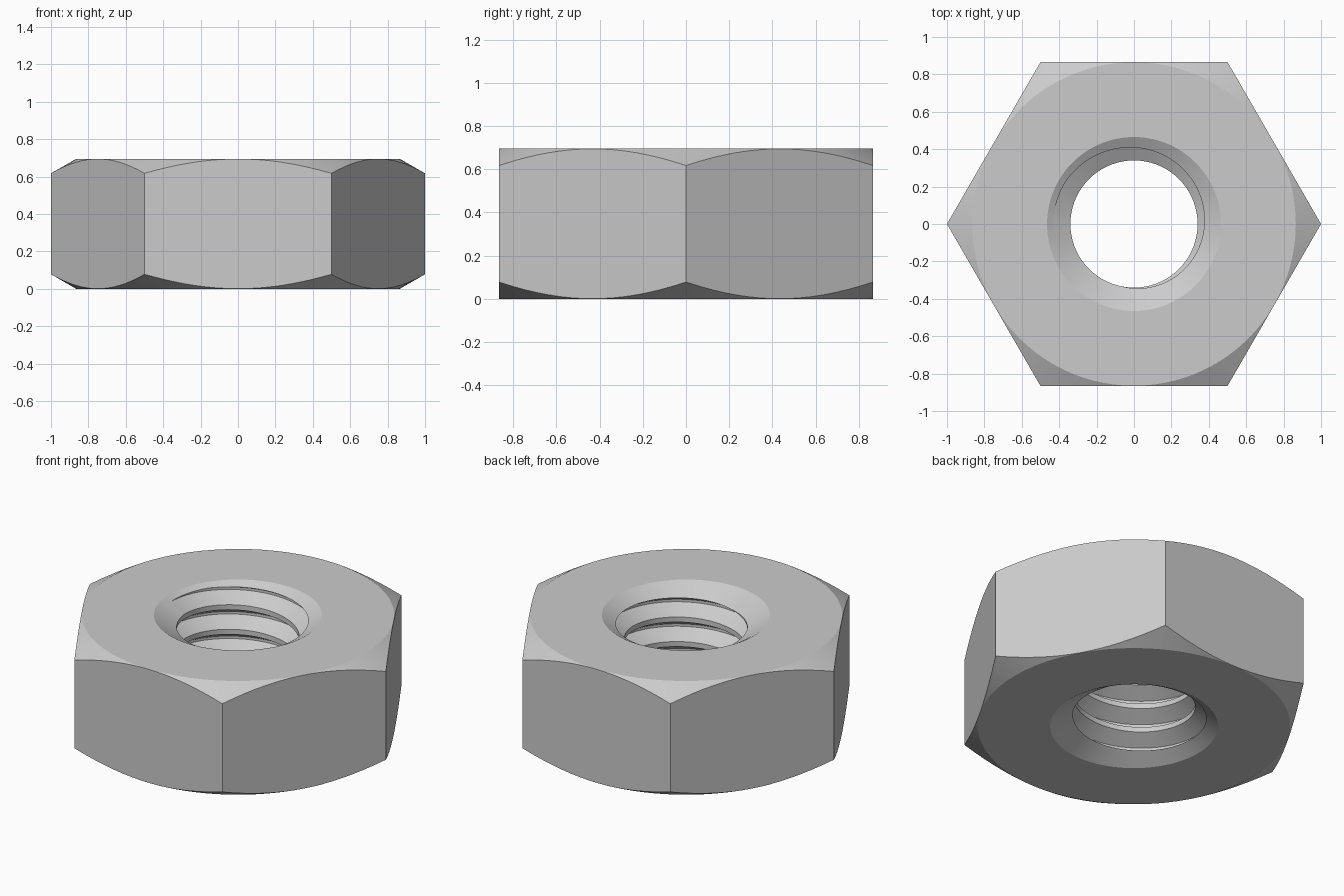
import bpy, bmesh
from math import sin, cos, pi, radians, tan

if "Cube" in bpy.data.objects:
    bpy.data.objects.remove(bpy.data.objects["Cube"])

H = 0.695                 # nut height
R_FLAT = 0.866            # half width across flats
R_MIN, R_MAJ = 0.34, 0.43 # thread radii
PITCH = 0.15
SEG = 96
SLOPE = tan(radians(30))


def make_object(name, bm):
    bmesh.ops.recalc_face_normals(bm, faces=bm.faces)
    mesh = bpy.data.meshes.new(name)
    bm.to_mesh(mesh)
    bm.free()
    ob = bpy.data.objects.new(name, mesh)
    bpy.context.collection.objects.link(ob)
    return ob


def lathe(name, profile, n=SEG, closed_ends=True):
    """Solid of revolution from (radius, z) points, flat caps at both ends."""
    bm = bmesh.new()
    rings = [[bm.verts.new((r * cos(2 * pi * i / n), r * sin(2 * pi * i / n), z))
              for i in range(n)] for r, z in profile]
    for a, b in zip(rings, rings[1:]):
        for i in range(n):
            j = (i + 1) % n
            bm.faces.new((a[i], a[j], b[j], b[i]))
    bm.faces.new(rings[0])
    bm.faces.new(rings[-1])
    return make_object(name, bm)


def thread_rod(name):
    """Right-handed helical rod; its ends lie outside the nut."""
    flank = (R_MAJ - R_MIN) * SLOPE
    root = (PITCH - 2 * flank) / 3
    # one pitch: lower edge of ridge crest, down the underside to the root, and back
    prof = [(R_MIN, 0), (R_MAJ, -flank), (R_MAJ, -flank - root), (R_MIN, -2 * flank - root)]
    turns, n = 10, 72
    z_start = 0.623 + PITCH * 100 / 360 - 6 * PITCH
    bm = bmesh.new()
    cache = {}

    def vert(k, j):
        if j == 4:                      # next ridge below shares its vertices
            k, j = k - n, 0
        if (k, j) not in cache:
            r, dz = prof[j]
            a = 2 * pi * k / n
            z = z_start + PITCH * k / n + dz
            cache[k, j] = bm.verts.new((r * cos(a), r * sin(a), z))
        return cache[k, j]

    for k in range(turns * n):
        for j in range(4):
            bm.faces.new((vert(k, j), vert(k + 1, j), vert(k + 1, j + 1), vert(k, j + 1)))
    ends = [bm.verts.new((0, 0, -0.6)), bm.verts.new((0, 0, 1.3))]
    for e in [e for e in bm.edges if e.is_boundary]:
        mid = (e.verts[0].co.z + e.verts[1].co.z) / 2
        bm.faces.new((e.verts[0], e.verts[1], ends[mid > H / 2]))
    return make_object(name, bm)


def boolean(ob, cutter, op):
    m = ob.modifiers.new("cut", 'BOOLEAN')
    m.operation, m.object, m.solver = op, cutter, 'EXACT'
    bpy.context.view_layer.objects.active = ob
    bpy.ops.object.modifier_apply(modifier=m.name)
    bpy.data.objects.remove(cutter)


# hexagonal body
nut = lathe("hex_nut", [(1, 0), (1, H)], 6)

# 30 degree corner chamfers, top and bottom
far = 1.2
drop = (far - R_FLAT) * SLOPE
boolean(nut, lathe("chamfer", [(R_FLAT - 0.001, 0), (far, drop), (far, H - drop),
                               (R_FLAT - 0.001, H)]), 'INTERSECT')

# threaded hole
boolean(nut, thread_rod("thread_cutter"), 'DIFFERENCE')

# countersinks
R_SINK, R_IN, UP = 0.465, 0.2, 0.1
depth = (R_SINK - R_IN) * SLOPE
wide = R_SINK + UP / SLOPE
boolean(nut, lathe("top_sink", [(R_IN, H - depth), (wide, H + UP)]), 'DIFFERENCE')
boolean(nut, lathe("bottom_sink", [(wide, -UP), (R_IN, depth)]), 'DIFFERENCE')

# smooth curved faces, keep the edges crisp
bpy.ops.object.select_all(action='DESELECT')
nut.select_set(True)
bpy.context.view_layer.objects.active = nut
bpy.ops.object.shade_smooth_by_angle(angle=radians(20))
